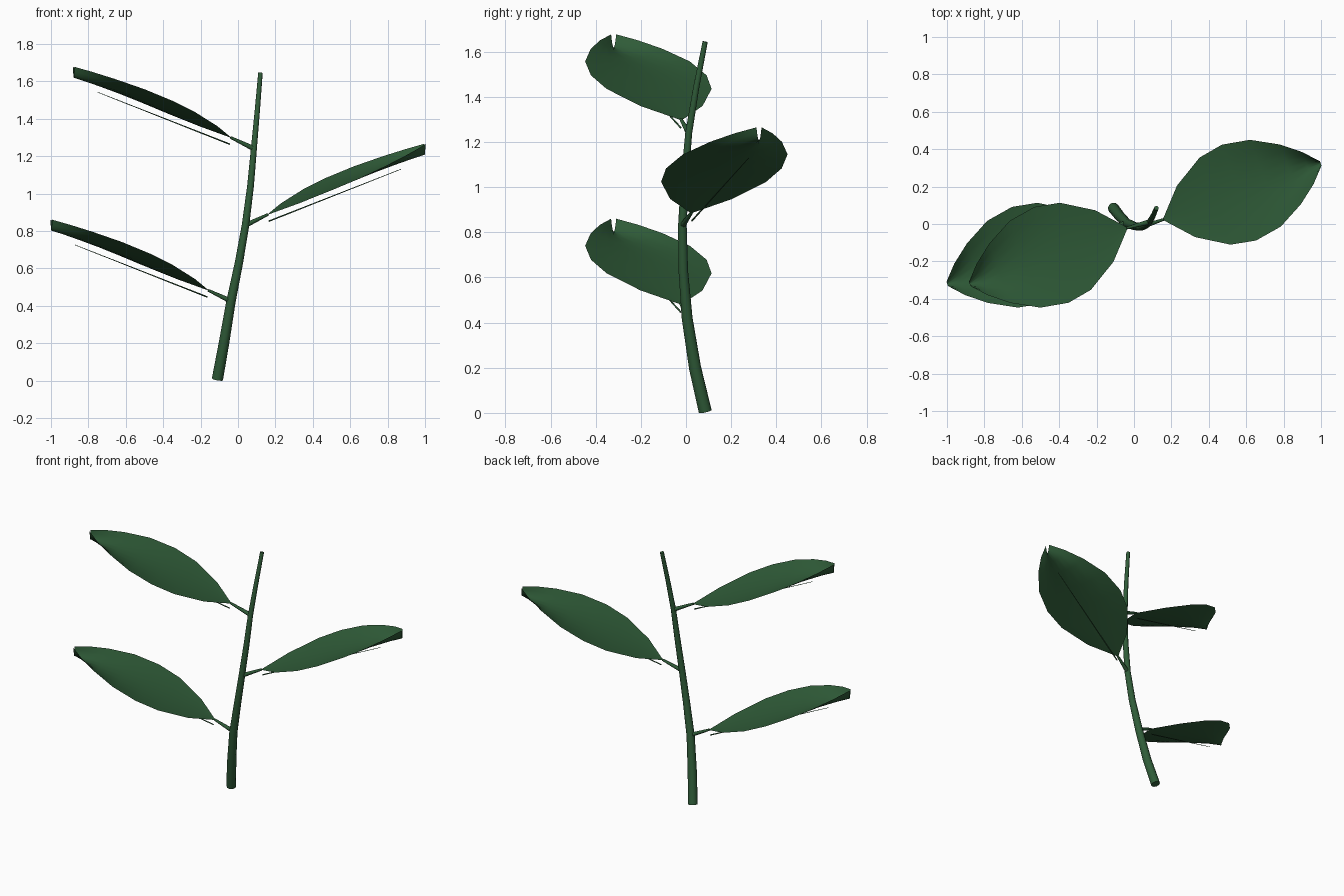
import bpy, bmesh, math
from mathutils import Vector

cube = bpy.data.objects.get("Cube")
if cube:
    bpy.data.objects.remove(cube, do_unlink=True)

# Single leaf-green material
green = bpy.data.materials.new("leaf green")
green.use_nodes = True
colour = (0.029, 0.107, 0.04, 1)
green.diffuse_color = colour
bsdf = green.node_tree.nodes["Principled BSDF"]
bsdf.inputs["Base Color"].default_value = colour
bsdf.inputs["Roughness"].default_value = 0.8


def add_mesh(name, bm, location=(0, 0, 0), yaw=0):
    mesh = bpy.data.meshes.new(name)
    bm.to_mesh(mesh)
    bm.free()
    mesh.materials.append(green)
    mesh.shade_smooth()
    obj = bpy.data.objects.new(name, mesh)
    obj.location = location
    obj.rotation_euler.z = yaw
    bpy.context.collection.objects.link(obj)
    return obj


def tube(name, points, sides, location=(0, 0, 0), yaw=0):
    """Tapered tube through (x, y, z, radius) points, with flat end caps."""
    bm = bmesh.new()
    centres = [Vector(p[:3]) for p in points]
    rings = []
    for i, c in enumerate(centres):
        along = centres[min(i + 1, len(points) - 1)] - centres[max(i - 1, 0)]
        u = along.cross(Vector((0, 1, 0))).normalized()
        v = along.cross(u).normalized()
        ring = []
        for k in range(sides):
            a = math.tau * k / sides
            ring.append(bm.verts.new(c + points[i][3] * (u * math.cos(a) + v * math.sin(a))))
        rings.append(ring)
    for a, b in zip(rings, rings[1:]):
        for k in range(sides):
            n = (k + 1) % sides
            bm.faces.new((a[k], a[n], b[n], b[k]))
    caps = [bm.faces.new(rings[0]), bm.faces.new(rings[-1])]
    bmesh.ops.recalc_face_normals(bm, faces=bm.faces)
    for cap in caps:
        for e in cap.edges:
            e.smooth = False
    return add_mesh(name, bm, location, yaw)


# Distance along the blade and half width there
OUTLINE = [(0, 0.008), (0.126, 0.146), (0.29, 0.247), (0.426, 0.272),
           (0.576, 0.246), (0.718, 0.169), (0.818, 0.09), (0.89, 0.012)]
LENGTH = OUTLINE[-1][0]
COLUMNS = 8


def blade(name, location, yaw):
    """Rising leaf sheet, cupped more and more towards its folded tip."""
    bm = bmesh.new()
    rows = []
    for t, half in OUTLINE:
        f = t / LENGTH
        edge = 0.424 * t + 0.015 * math.sin(math.pi * f)
        row = []
        for k in range(COLUMNS + 1):
            s = 2 * k / COLUMNS - 1
            row.append(bm.verts.new((t, s * half, edge - 0.058 * f * (1 - s * s))))
        rows.append(row)
    for a, b in zip(rows, rows[1:]):
        for k in range(COLUMNS):
            bm.faces.new((a[k], b[k], b[k + 1], a[k + 1]))
    return add_mesh(name, bm, location, yaw)


# Main stem
tube("stem", [(-0.11, 0.085, 0.007, 0.03), (-0.075, 0.04, 0.2, 0.028),
              (-0.038, 0.005, 0.42, 0.025), (0.005, -0.012, 0.63, 0.022),
              (0.04, -0.016, 0.83, 0.02), (0.067, -0.005, 1.04, 0.018),
              (0.085, 0.012, 1.24, 0.016), (0.103, 0.045, 1.44, 0.014),
              (0.12, 0.085, 1.645, 0.012)], 10)

# Leaves: name, stem joint, blade base, direction
YAW = math.radians(19.6)
LEAVES = [("lower_right", (-0.038, 0.005, 0.425), (-0.16, -0.022, 0.483), YAW + math.pi),
          ("middle_left", (0.04, -0.016, 0.83), (0.16, 0.025, 0.888), YAW),
          ("upper_right", (0.085, 0.012, 1.24), (-0.04, -0.022, 1.3), YAW + math.pi)]
for name, joint, base, yaw in LEAVES:
    tube(name + "_leaf_stalk", [(*joint, 0.014), (*base, 0.007)], 8)
    blade(name + "_leaf_blade", base, yaw)
    tube(name + "_leaf_midrib", [(0.005, 0, -0.036, 0.004), (0.755, 0, 0.242, 0.0015)], 6, base, yaw)
